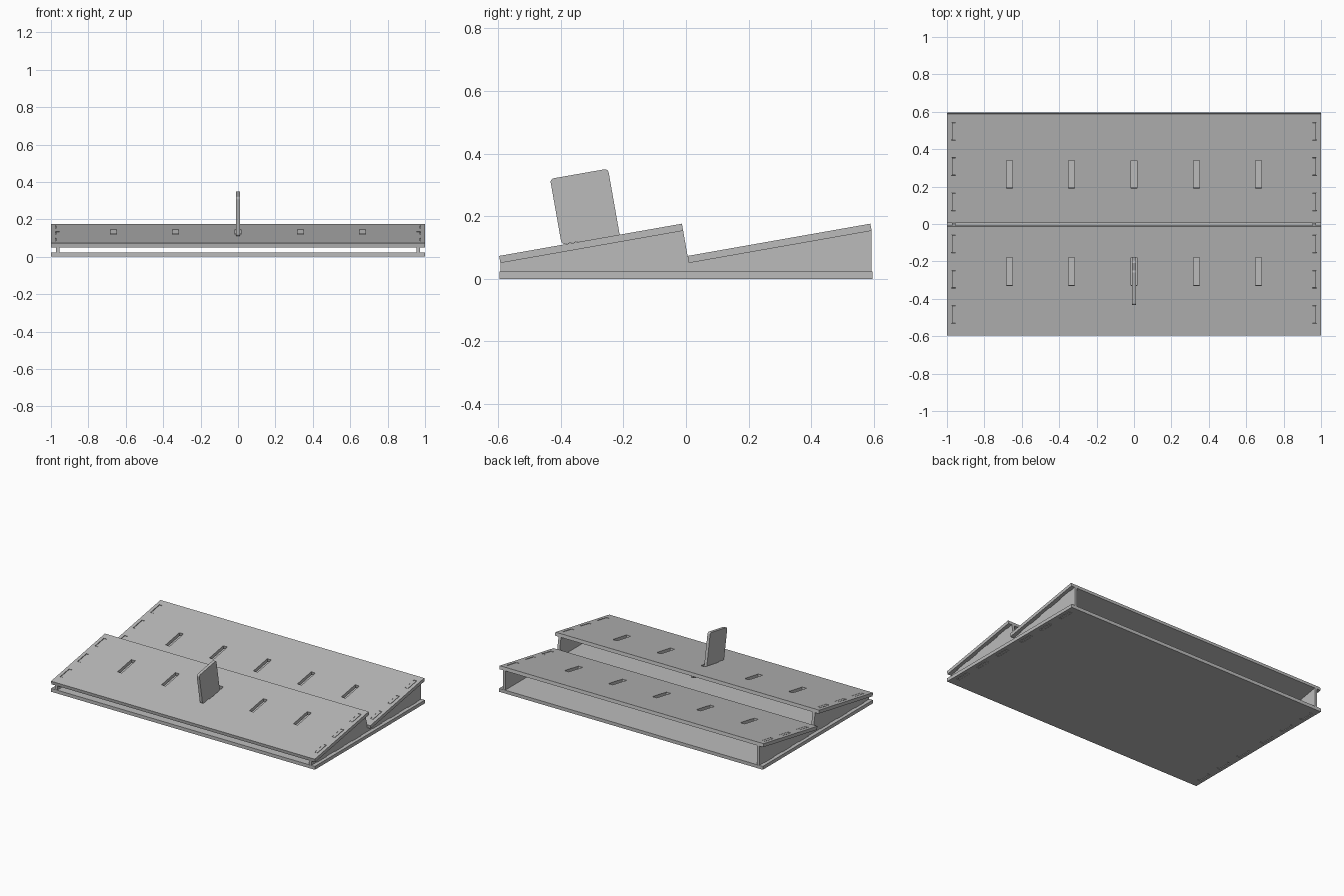
import bpy, bmesh, math
from mathutils import Matrix, Vector

cube = bpy.data.objects.get("Cube")
if cube:
    bpy.data.objects.remove(cube, do_unlink=True)

T = 0.023                       # board thickness
LENGTH = 0.593                  # sloped board length
HALF_Y = 0.596
TILT = math.radians(10)
STARTS = {"front": -0.597, "back": 0.005}
FRONT_Z = 0.073
TABS = (0.115, 0.306, 0.498)    # tab centres along a slope
TAB_HALF = 0.046
PANEL_IN, PANEL_OUT, SLOT_OUT = 0.954, 0.973, 0.977

grey = bpy.data.materials.new("grey board")
grey.use_nodes = True
colour = (0.5, 0.5, 0.5, 1)
grey.diffuse_color = colour
grey.node_tree.nodes["Principled BSDF"].inputs["Base Color"].default_value = colour


def rect(x0, x1, y0, y1):
    return [(x0, y0), (x1, y0), (x1, y1), (x0, y1)]


def board(name, outline, depth, matrix, holes=(), rounding=0):
    """Extrude a flat outline, with optional holes, into a board."""
    bm = bmesh.new()
    edges = []
    for loop in [outline, *holes]:
        vs = [bm.verts.new((a, b, 0)) for a, b in loop]
        if holes:
            edges += [bm.edges.new((v, vs[i - 1])) for i, v in enumerate(vs)]
        else:
            bm.faces.new(vs)
    if holes:
        bmesh.ops.triangle_fill(bm, edges=edges, use_beauty=True, normal=(0, 0, 1))
    if rounding:
        bmesh.ops.bevel(bm, geom=bm.verts[:], offset=rounding, segments=4,
                        profile=0.5, affect='VERTICES')
    top = bmesh.ops.extrude_face_region(bm, geom=bm.faces[:])["geom"]
    bmesh.ops.translate(bm, vec=(0, 0, depth),
                        verts=[g for g in top if isinstance(g, bmesh.types.BMVert)])
    bm.transform(matrix)
    bmesh.ops.recalc_face_normals(bm, faces=bm.faces[:])
    mesh = bpy.data.meshes.new(name)
    bm.to_mesh(mesh)
    bm.free()
    mesh.materials.append(grey)
    obj = bpy.data.objects.new(name, mesh)
    bpy.context.collection.objects.link(obj)
    return obj


def on_slope(start, u, v):
    """Side-view position: u along the slope, v above its surface."""
    c, s = math.cos(TILT), math.sin(TILT)
    return (start + u * c - v * s, FRONT_Z + u * s + v * c)


def upright(x):
    """Places a side-view outline at x, extruding towards +x."""
    return Matrix(((0, 0, 1, x), (1, 0, 0, 0), (0, 1, 0, 0), (0, 0, 0, 1)))


def tab_slots(centres):
    gap = TAB_HALF + 0.003
    return [rect(*sorted((side * PANEL_IN, side * SLOT_OUT)), c - gap, c + gap)
            for side in (-1, 1) for c in centres]


# Base board with slots for the panel tabs
base_tabs = [on_slope(s, u, 0)[0] for s in STARTS.values() for u in TABS]
board("base_board", rect(-1, 1, -HALF_Y, HALF_Y), T, Matrix(),
      tab_slots(base_tabs))

# Two sloping boards, each with five card slots
for label, start in STARTS.items():
    slots = [rect(i / 3 - 0.016, i / 3 + 0.016, 0.271, 0.423)
             if label == "front" else
             rect(i / 3 - 0.016, i / 3 + 0.016, 0.188, 0.340)
             for i in range(-2, 3)]
    place = (Matrix.Translation((0, start, FRONT_Z))
             @ Matrix.Rotation(TILT, 4, 'X') @ Matrix.Translation((0, 0, -T)))
    board(label + "_sloped_board", rect(-1, 1, 0, LENGTH), T, place,
          slots + tab_slots(TABS))

# Sawtooth side panels with tabs along the slopes and the bottom
profile = []
for start in STARTS.values():
    profile.append(on_slope(start, 0, -T))
    for u in TABS:
        a, b = u - TAB_HALF, u + TAB_HALF
        profile += [on_slope(start, *p) for p in
                    ((a, -T), (a, -0.001), (b, -0.001), (b, -T))]
    profile.append(on_slope(start, LENGTH, -T))
profile.append((profile[-1][0], T))
for y in reversed(base_tabs):
    a, b = y - TAB_HALF, y + TAB_HALF
    profile += [(b, T), (b, 0.001), (a, 0.001), (a, T)]
profile.append((profile[0][0], T))
for label, x in (("left", PANEL_IN), ("right", -PANEL_OUT)):
    board(label + "_side_panel", profile, PANEL_OUT - PANEL_IN, upright(x))

# Upright card with a neck through the slot and a hook below the board
card = [(0.203, 0.214), (0.391, 0.214), (0.391, -T - 0.002), (0.53, -T - 0.002),
        (0.53, -0.058), (0.275, -0.058), (0.275, 0.001), (0.203, 0.001)]
board("card", [on_slope(STARTS["front"], *p) for p in card], 0.02,
      upright(-0.01), rounding=0.012)
